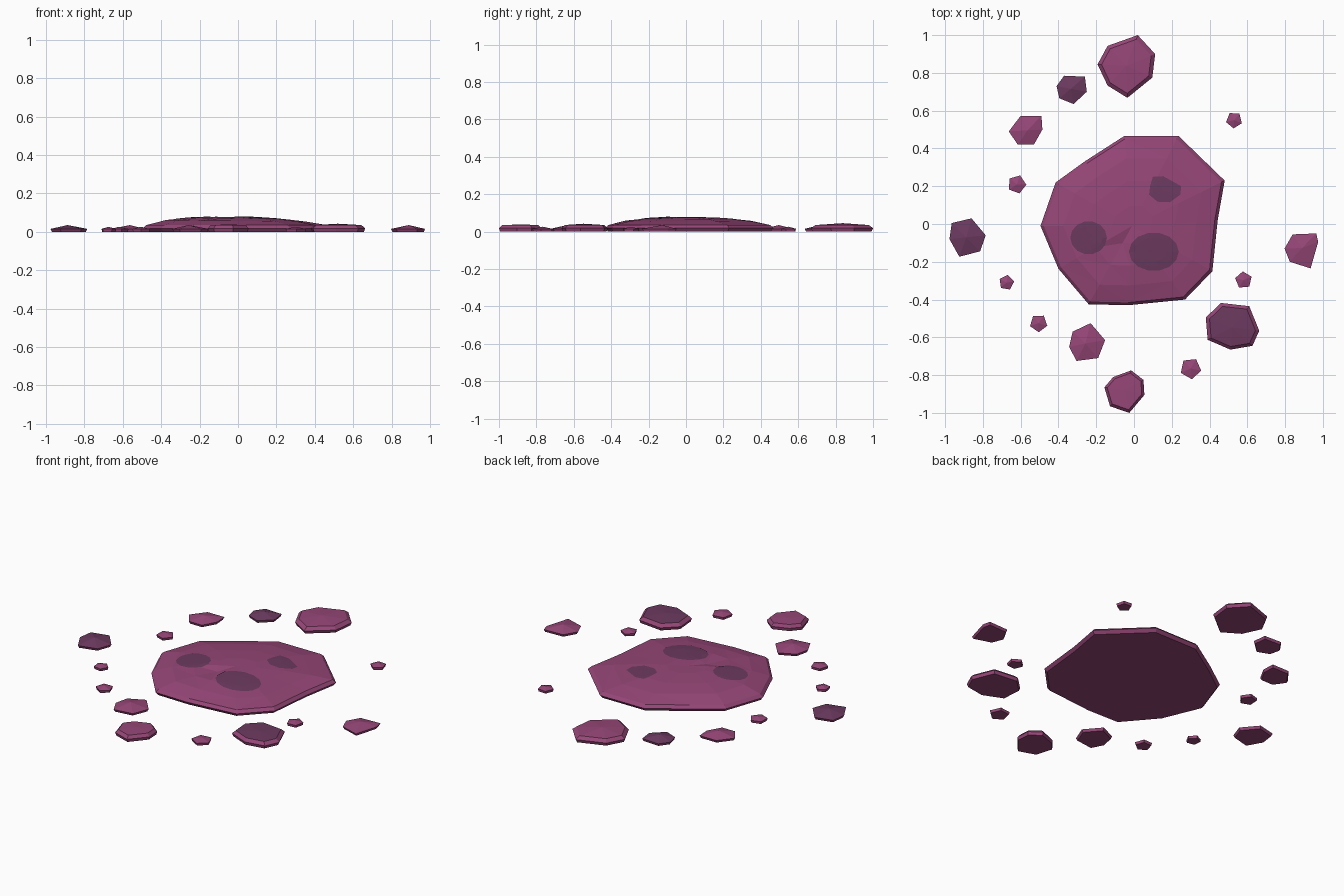
import bpy
import bmesh
import math
from mathutils import Vector
from mathutils.bvhtree import BVHTree

default_cube = bpy.data.objects.get("Cube")
if default_cube:
    bpy.data.objects.remove(default_cube, do_unlink=True)


def make_material(name, color):
    material = bpy.data.materials.new(name)
    material.use_nodes = True
    rgba = (*color, 1)
    material.diffuse_color = rgba
    material.node_tree.nodes["Principled BSDF"].inputs["Base Color"].default_value = rgba
    return material


mauve = make_material("mauve slime", (.305, .062, .185))
purple = make_material("dark purple slime", (.15, .042, .115))


def finish(bm, name, *materials):
    """Turn a bmesh into a flat shaded object."""
    bmesh.ops.recalc_face_normals(bm, faces=bm.faces)
    mesh = bpy.data.meshes.new(name)
    bm.to_mesh(mesh)
    bm.free()
    for material in materials:
        mesh.materials.append(material)
    item = bpy.data.objects.new(name, mesh)
    bpy.context.collection.objects.link(item)


def middle(outline):
    return sum((Vector(p) for p in outline), Vector((0, 0))) / len(outline)


def oval(x, y, width, depth, sides, turn=0):
    angles = [math.radians(turn) + math.tau * i / sides for i in range(sides)]
    return [(x + width * math.cos(a), y + depth * math.sin(a)) for a in angles]


def stack_rings(outline, center, profile, apex, shape=None):
    """Shrink an outline through (scale, height) rings and close it with a fan.

    The fan on top uses the second material slot.
    """
    bm = bmesh.new()
    center = Vector(center)
    rings = []
    for level, (scale, height) in enumerate(profile):
        ring = []
        for index, point in enumerate(outline):
            flat = center + (Vector(point) - center) * scale
            lift = shape(flat, index, level) if shape else 0
            ring.append(bm.verts.new((flat.x, flat.y, height + lift)))
        rings.append(ring)
    bm.faces.new(rings[0])
    count = len(outline)
    for lower, upper in zip(rings, rings[1:]):
        for i in range(count):
            j = (i + 1) % count
            bm.faces.new((lower[i], lower[j], upper[j], upper[i]))
    tip = bm.verts.new((center.x, center.y, apex))
    for i in range(count):
        face = bm.faces.new((rings[-1][i], rings[-1][(i + 1) % count], tip))
        face.material_index = 1
    return bm


# Large domed puddle with a small crease beside its middle
puddle_outline = [
    (-.05, .467), (.235, .467), (.48, .23), (.443, .02), (.415, -.25), (.27, -.4),
    (-.03, -.43), (-.24, -.425), (-.4, -.237), (-.495, -.01), (-.415, .22), (-.26, .332)]
puddle_profile = [(.97, 0), (1, .018), (.965, .035), (.75, .057), (.5, .07), (.22, .077)]


def puddle_shape(flat, index, level):
    if level < 3:
        return 0
    dips = {4: .004, 5: .013}
    crease = dips.get(level, 0) if index == 7 else 0
    return -crease - .012 * flat.x


puddle_mesh = stack_rings(puddle_outline, (-.01, -.01), puddle_profile, .076, puddle_shape)
bmesh.ops.triangulate(puddle_mesh, faces=[f for f in puddle_mesh.faces if len(f.verts) == 4])
surface = BVHTree.FromBMesh(puddle_mesh)
finish(puddle_mesh, "puddle", mauve, mauve)


# Dark spots draped over the puddle
def drape_spot(name, outline, steps=4):
    bm = bmesh.new()
    center = middle(outline)

    def on_surface(flat):
        hit = surface.ray_cast(Vector((flat.x, flat.y, 1)), Vector((0, 0, -1)))[0]
        return bm.verts.new((flat.x, flat.y, hit.z + .0025))

    tip = on_surface(center)
    previous = None
    for step in range(1, steps + 1):
        ring = [on_surface(center.lerp(Vector(point), step / steps)) for point in outline]
        for i in range(len(ring)):
            j = (i + 1) % len(ring)
            if previous:
                bm.faces.new((previous[i], ring[i], ring[j], previous[j]))
            else:
                bm.faces.new((tip, ring[i], ring[j]))
        previous = ring
    finish(bm, name, purple)


drape_spot("left_front_spot", oval(.105, -.147, .132, .102, 14))
drape_spot("right_spot", oval(-.24, -.073, .097, .088, 14))
drape_spot("left_back_spot", [
    (.1, .25), (.155, .253), (.25, .2), (.245, .155), (.19, .115), (.125, .118), (.08, .155), (.085, .2)])

# Big drops with a bevelled rim, and a dark top on one of them
big_profile = [(.95, 0), (1, .018), (.86, .035)]
big_drops = {
    "back_big_drop": (mauve, .045, [
        (.02, 1), (.112, .9), (.097, .775), (-.035, .668), (-.14, .733), (-.193, .845), (-.14, .943)]),
    "left_big_drop": (purple, .042, [
        (.46, -.418), (.61, -.435), (.663, -.565), (.627, -.645), (.51, -.665), (.39, -.613), (.38, -.495)]),
    "front_big_drop": (mauve, .038, [
        (-.015, -.775), (.05, -.825), (.055, -.905), (-.025, -1), (-.127, -.965), (-.157, -.865), (-.11, -.81)]),
}
for name, (top, apex, outline) in big_drops.items():
    finish(stack_rings(outline, middle(outline), big_profile, apex), name, mauve, top)

# Middle sized drops with a pointed top, dark on some
small_profile = [(.92, 0), (1, .015)]
medium_drops = {
    "back_medium_drop": (purple, [
        (-.37, .785), (-.26, .78), (-.25, .7), (-.32, .635), (-.395, .665), (-.41, .73)]),
    "right_back_medium_drop": (mauve, [
        (-.6, .573), (-.49, .573), (-.485, .5), (-.53, .42), (-.615, .42), (-.663, .49)]),
    "right_medium_drop": (purple, [
        (-.86, .03), (-.785, -.06), (-.815, -.145), (-.925, -.173), (-.977, -.08), (-.965, .005)]),
    "left_medium_drop": (mauve, [
        (.84, -.055), (.965, -.05), (.975, -.095), (.935, -.235), (.825, -.2), (.797, -.13)]),
    "front_medium_drop": (mauve, [
        (-.23, -.525), (-.153, -.615), (-.19, -.71), (-.305, -.725), (-.343, -.65), (-.325, -.57)]),
}
for name, (top, outline) in medium_drops.items():
    finish(stack_rings(outline, middle(outline), small_profile, .035), name, mauve, top)

# Tiny five sided drops: place, radius and turn in degrees
tiny_drops = {
    "left_back_tiny_drop": (.53, .55, .044, 50),
    "right_back_tiny_drop": (-.62, .21, .05, 70),
    "right_tiny_drop": (-.675, -.31, .041, 80),
    "right_front_tiny_drop": (-.505, -.525, .048, 55),
    "left_tiny_drop": (.58, -.297, .046, 95),
    "left_front_tiny_drop": (.3, -.765, .057, 60),
}
for name, (x, y, radius, turn) in tiny_drops.items():
    outline = oval(x, y, radius, radius, 5, turn)
    finish(stack_rings(outline, (x, y), small_profile, .026), name, mauve, mauve)
